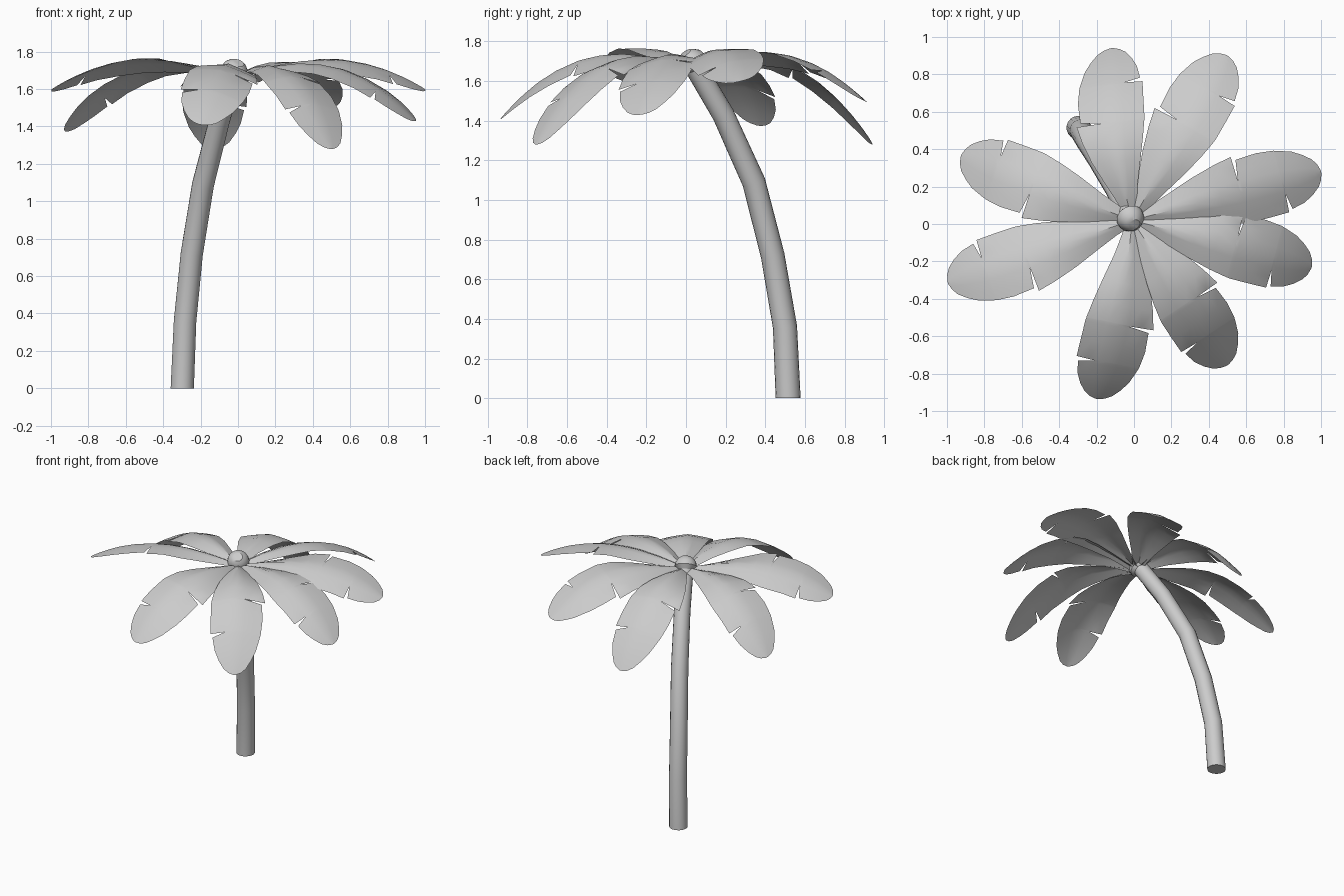
import bpy, bmesh, math
from mathutils import Vector

if "Cube" in bpy.data.objects:
    bpy.data.objects.remove(bpy.data.objects["Cube"])

def finish(bm, name, angle):
    me = bpy.data.meshes.new(name)
    bm.to_mesh(me)
    bm.free()
    ob = bpy.data.objects.new(name, me)
    bpy.context.collection.objects.link(ob)
    bpy.ops.object.select_all(action='DESELECT')
    ob.select_set(True)
    bpy.context.view_layer.objects.active = ob
    bpy.ops.object.shade_smooth_by_angle(angle=math.radians(angle))

def tube(name, path, sides=18):
    """Loft rings of given radius along a path of (x, y, z, r)."""
    bm = bmesh.new()
    pts = [Vector(p[:3]) for p in path]
    rings = []
    for i, p in enumerate(pts):
        d = (pts[min(i + 1, len(pts) - 1)] - pts[max(i - 1, 0)]).normalized()
        if i == 0 and p.z == 0:
            d = Vector((0, 0, 1))
        a = d.cross(Vector((1, 0, 0))).normalized()
        b = d.cross(a)
        ring = []
        for k in range(sides):
            t = 2 * math.pi * k / sides
            ring.append(bm.verts.new(p + path[i][3] * (a * math.cos(t) + b * math.sin(t))))
        rings.append(ring)
    for r0, r1 in zip(rings, rings[1:]):
        for k in range(sides):
            j = (k + 1) % sides
            bm.faces.new((r0[k], r0[j], r1[j], r1[k]))
    bm.faces.new(rings[0])
    bm.faces.new(rings[-1])
    bmesh.ops.recalc_face_normals(bm, faces=bm.faces)
    finish(bm, name, 35)

# Leaning trunk
tube("trunk", [(-.298, .515, 0, .063), (-.283, .499, .36, .061), (-.247, .437, .72, .06),
               (-.187, .342, 1.09, .059), (-.10, .188, 1.43, .056), (-.025, .04, 1.68, .054)])
# Rounded bud on top of the trunk
tube("crown_bud", [(-.03, .05, 1.665, .05), (-.022, .035, 1.69, .075),
                   (-.012, .018, 1.71, .07), (-.003, .004, 1.73, .05), (.001, -.003, 1.74, .032)])

# Leaf outline: distance along, left half width, right half width (dips are tears)
OUTLINE = [(.02, .03, .03), (.10, .05, .05), (.20, .085, .075), (.35, .14, .12), (.47, .175, .15),
           (.57, .197, .168), (.575, .06, .168), (.59, .175, .17), (.70, .182, .17),
           (.79, .172, .168), (.795, .17, .07), (.812, .165, .155), (.88, .142, .138),
           (.93, .11, .11), (.97, .075, .075), (.99, .042, .042), (1.0, .008, .008)]
HUB = Vector((-.01, .02, 1.67))

def leaf(name, tip, roll, bow):
    """Arching leaf; positive roll lowers its left edge, bow curves it leftwards."""
    bm = bmesh.new()
    flat = Vector((tip[0] - HUB.x, tip[1] - HUB.y, 0))
    side = Vector((-flat.y, flat.x, 0)).normalized()      # left of the leaf
    rise = .305
    fall = tip[2] - HUB.z - rise
    rows = []
    for t, wl, wr in OUTLINE:
        mid = HUB + flat * t + Vector((0, 0, rise * t + fall * t ** 2.5))
        mid += side * bow * math.sin(math.pi * t)
        fold = .12 + .4 * max(0, 1 - t * 2)
        row = []
        for f in (1, .66, .33, 0, -.33, -.66, -1):
            lat = f * (wl if f > 0 else wr)
            drop = abs(lat) * fold + lat * lat * .5 + lat * roll * min(1, t * 2)
            row.append(bm.verts.new(mid + side * lat - Vector((0, 0, drop))))
        rows.append(row)
    for a, b in zip(rows, rows[1:]):
        for k in range(6):
            bm.faces.new((a[k], b[k], b[k + 1], a[k + 1]))
    bm.normal_update()
    if sum(f.normal.z for f in bm.faces) < 0:
        bmesh.ops.reverse_faces(bm, faces=bm.faces)
    finish(bm, name, 40)

# Ring of eight drooping leaves: tip position, sideways roll, sideways bow
LEAVES = [((-.20, -.935, 1.41), .2, .03), ((.50, -.755, 1.28), 0, 0),
          ((.95, -.23, 1.43), -.12, 0), ((1.0, .28, 1.60), -.25, 0),
          ((.50, .90, 1.50), .25, 0), ((-.12, .94, 1.28), .08, .04),
          ((-.925, .365, 1.375), -.15, 0), ((-.995, -.315, 1.60), -.28, 0)]
for i, (tip, roll, bow) in enumerate(LEAVES):
    leaf(f"leaf_{i + 1}", tip, roll, bow)
